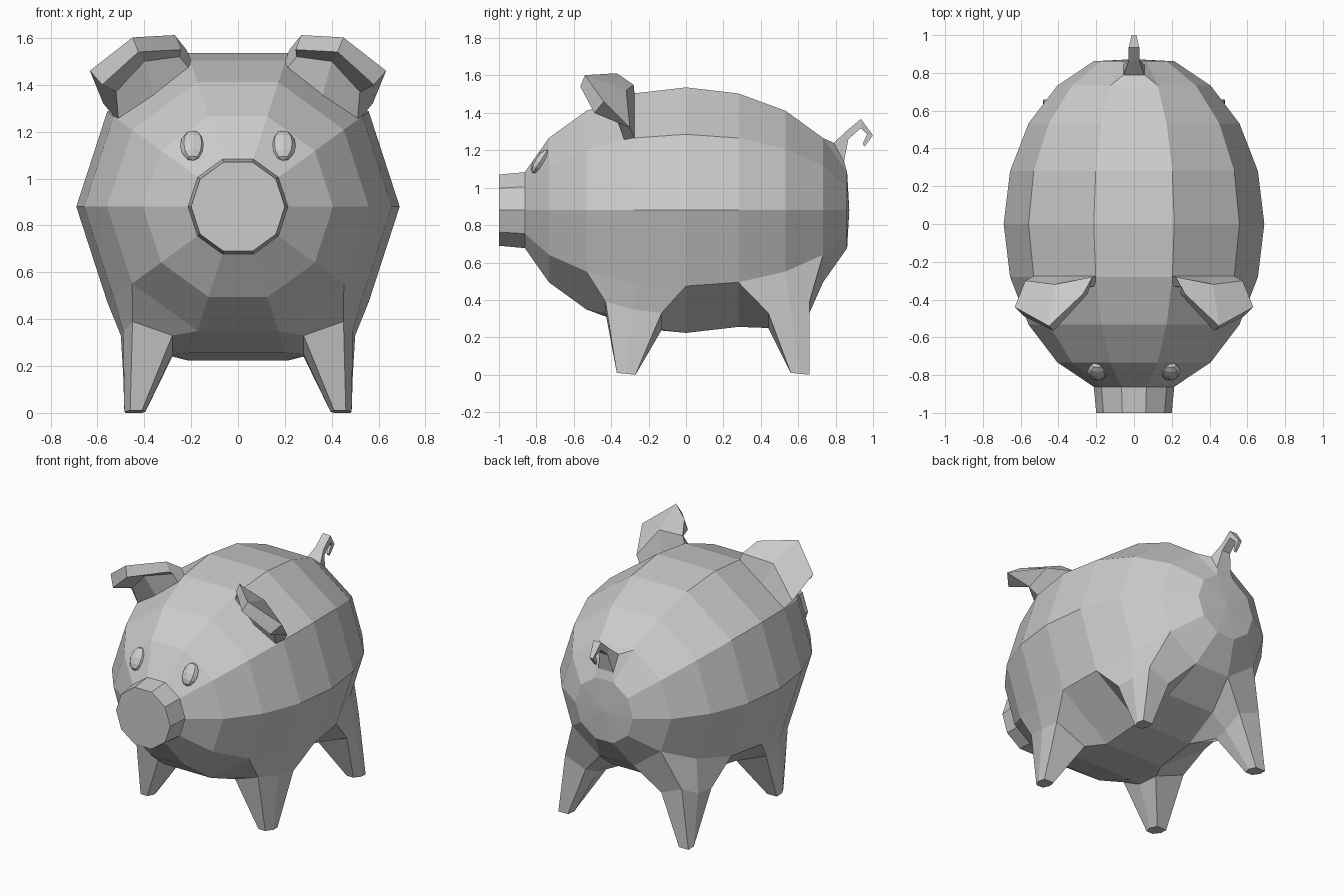
import bpy, bmesh, math
from mathutils import Matrix, Vector

if "Cube" in bpy.data.objects:
    bpy.data.objects.remove(bpy.data.objects["Cube"])

grey = bpy.data.materials.new("plain grey")
grey.use_nodes = True
grey.diffuse_color = (0.6, 0.6, 0.6, 1)
grey.node_tree.nodes["Principled BSDF"].inputs["Base Color"].default_value = (0.6, 0.6, 0.6, 1)


def finish(name, bm):
    bmesh.ops.recalc_face_normals(bm, faces=bm.faces)
    mesh = bpy.data.meshes.new(name)
    bm.to_mesh(mesh)
    bm.free()
    mesh.materials.append(grey)
    obj = bpy.data.objects.new(name, mesh)
    bpy.context.collection.objects.link(obj)
    return obj


def bridge(bm, a, b, closed=True):
    n = len(a)
    for k in range(n if closed else n - 1):
        m = (k + 1) % n
        bm.faces.new((a[k], a[m], b[m], b[k]))


def extend(bm, loop, rings):
    """Carry an open loop of vertices on through rings of points, then cap it."""
    for pts in rings:
        new = [bm.verts.new(p) for p in pts]
        bridge(bm, loop, new)
        loop = new
    bm.faces.new(loop)


# Body: ten-sided barrel, with legs, snout and tail grown from its faces
SIDES, RADIUS, HALF, MID = 10, 0.69, 0.906, 0.88
bm = bmesh.new()


def circle(r, y):
    step = 2 * math.pi / SIDES
    return [(r * math.cos(step * j), y, MID + r * math.sin(step * j)) for j in range(SIDES)]


rings = []
for i in range(-4, 5):
    a = math.radians(18 * i)
    rings.append([bm.verts.new(p) for p in circle(RADIUS * math.cos(a), HALF * math.sin(a))])

leg_cells = {(i, j) for i in (2, 3, 5, 6) for j in (6, 8)}
for i in range(8):
    for j in range(SIDES):
        if (i, j) in leg_cells or (i, j) == (7, 2):
            continue
        k = (j + 1) % SIDES
        bm.faces.new((rings[i][j], rings[i][k], rings[i + 1][k], rings[i + 1][j]))

# Rump fan
pole = bm.verts.new((0, 0.873, MID))
for j in range(SIDES):
    bm.faces.new((rings[8][j], rings[8][(j + 1) % SIDES], pole))

# Snout
extend(bm, rings[0], [circle(0.2, -1.0)])

# Legs: outer then inner points of the thigh, and the foot
thighs = {
    2: [(0.45, -0.43, 0.39), (0.49, -0.28, 0.35), (0.5, -0.13, 0.33),
        (0.28, -0.13, 0.24), (0.28, -0.28, 0.25), (0.28, -0.43, 0.33)],
    5: [(0.495, 0.44, 0.33), (0.48, 0.56, 0.34), (0.43, 0.66, 0.39),
        (0.28, 0.66, 0.33), (0.28, 0.53, 0.27), (0.28, 0.44, 0.25)],
}
feet = {2: (-0.37, -0.32, -0.27), 5: (0.56, 0.61, 0.66)}
for first, thigh in thighs.items():
    y0, y1, y2 = feet[first]
    foot = [(0.46, y0, 0.01), (0.485, y1, 0.005), (0.48, y2, 0),
            (0.41, y2, 0), (0.395, y1, 0.005), (0.41, y0, 0.01)]
    for side in (1, -1):
        outer, inner = (9, 8) if side == 1 else (6, 7)
        span = [first, first + 1, first + 2]
        loop = [rings[i][outer] for i in span] + [rings[i][inner] for i in reversed(span)]
        extend(bm, loop, [[(side * x, y, z) for x, y, z in pts] for pts in (thigh, foot)])

# Tail: upper edge, lower edge and half width of each section
tail = [((0.79, 1.24), (0.845, 1.14), 0.055),
        ((0.86, 1.305), (0.868, 1.26), 0.03),
        ((0.935, 1.368), (0.935, 1.318), 0.028),
        ((1.0, 1.28), (0.968, 1.285), 0.012),
        ((0.955, 1.22), (0.945, 1.235), 0.008)]
sections = [[(w, *u), (-w, *u), (-w, *d), (w, *d)] for u, d, w in tail]
extend(bm, [rings[7][2], rings[7][3], rings[8][3], rings[8][2]], sections)
finish("body", bm)

# Ears: rows run up the back, over the rim and down into the cupped front
ear_rows = [
    [(0.2, -0.275, 1.5), (0.37, -0.275, 1.385), (0.53, -0.275, 1.266)],
    [(0.22, -0.28, 1.55), (0.42, -0.32, 1.52), (0.575, -0.3, 1.32)],
    [(0.27, -0.37, 1.612), (0.45, -0.54, 1.602), (0.632, -0.44, 1.46)],
    [(0.245, -0.37, 1.55), (0.425, -0.565, 1.54), (0.58, -0.49, 1.4)],
    [(0.25, -0.33, 1.52), (0.4, -0.42, 1.5), (0.52, -0.37, 1.37)],
    [(0.2, -0.33, 1.46), (0.36, -0.35, 1.35), (0.51, -0.33, 1.255)],
]
for side, label in ((1, "left"), (-1, "right")):
    bm = bmesh.new()
    rows = [[bm.verts.new((side * x, y, z)) for x, y, z in row] for row in ear_rows]
    for a, b in zip(rows, rows[1:] + rows[:1]):
        bridge(bm, a, b, closed=False)
    for end in (0, 2):
        bm.faces.new([row[end] for row in rows])
    finish(label + "_ear", bm)

    # Eyes: flattened balls lying along the slope of the face
    bm = bmesh.new()
    place = (Matrix.Translation((side * 0.193, -0.78, 1.14))
             @ Matrix.Rotation(math.radians(-33), 4, "X")
             @ Matrix.Diagonal((0.054, 0.034, 0.074, 1)))
    bmesh.ops.create_uvsphere(bm, u_segments=8, v_segments=6, radius=1, matrix=place)
    finish(label + "_eye", bm)
